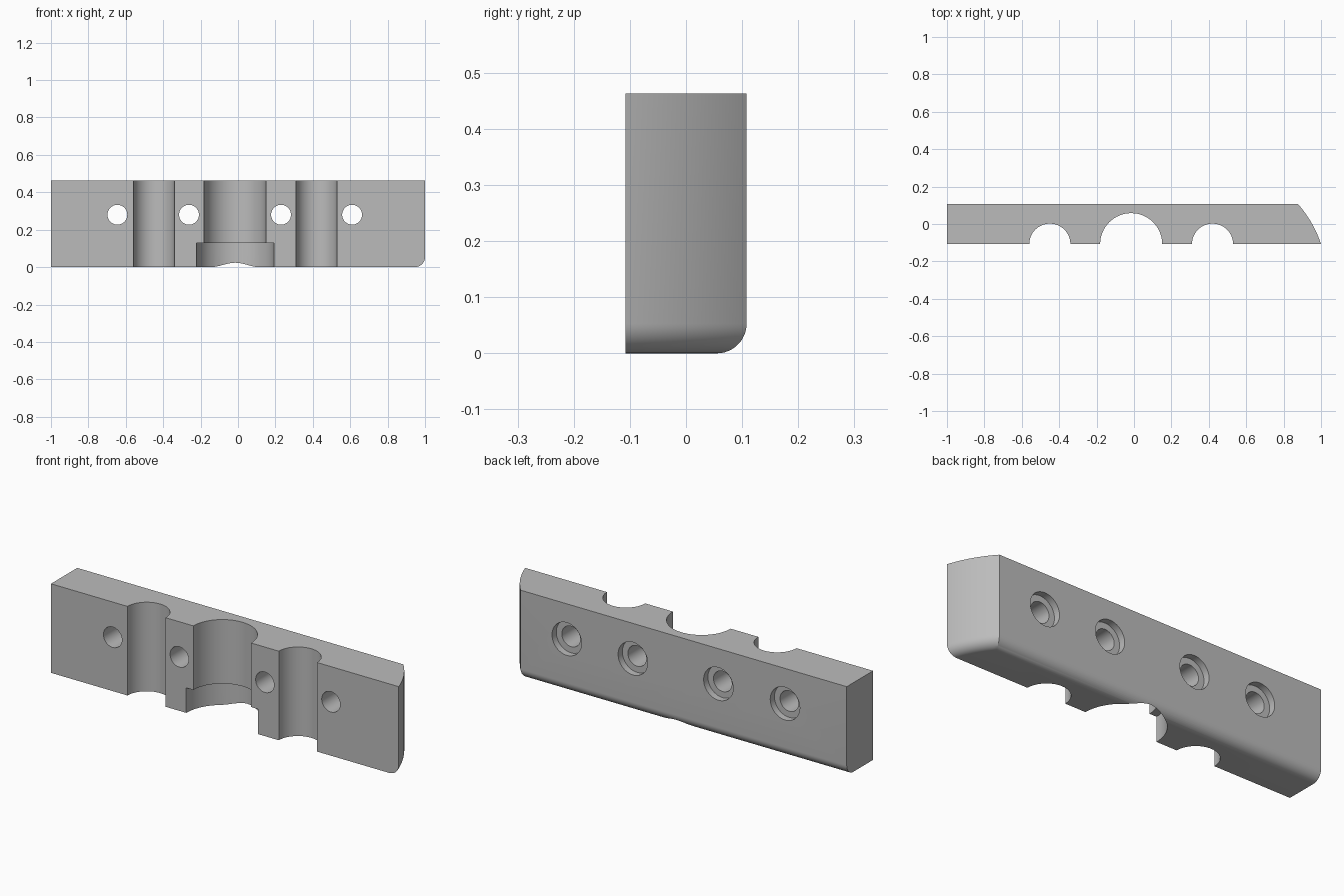
import bpy, bmesh, math

if "Cube" in bpy.data.objects:
    bpy.data.objects.remove(bpy.data.objects["Cube"])

HALF, TOP, FILLET = 0.108, 0.463, 0.053
ARC_X, ARC_Y, ARC_R = 0.425, -0.296, 0.605

grey = bpy.data.materials.new("plain grey")
grey.use_nodes = True
colour = (0.5, 0.5, 0.5, 1)
grey.diffuse_color = colour
grey.node_tree.nodes["Principled BSDF"].inputs["Base Color"].default_value = colour


def outline(inset, steps=14):
    """Bar section: straight back and curved end pulled in by inset."""
    radius, back = ARC_R - inset, HALF - inset
    start = math.asin((-HALF - ARC_Y) / radius)
    end = math.asin((back - ARC_Y) / radius)
    angles = [start + (end - start) * i / steps for i in range(steps + 1)]
    arc = [(ARC_X + radius * math.cos(a), ARC_Y + radius * math.sin(a)) for a in angles]
    return [(-1, -HALF)] + arc + [(-1, back)]


# Bar body, with a rounded lower edge along the back and curved end
bm = bmesh.new()
layers = []
for i in range(13):
    a = math.pi / 2 * i / 12
    layers.append((FILLET * (1 - math.sin(a)), FILLET * (1 - math.cos(a))))
layers.append((0, TOP))
rings = [[bm.verts.new((x, y, z)) for x, y in outline(inset)] for inset, z in layers]
for low, high in zip(rings, rings[1:]):
    for i in range(len(low)):
        j = (i + 1) % len(low)
        bm.faces.new((low[i], low[j], high[j], high[i]))
bm.faces.new(rings[0][::-1])
bm.faces.new(rings[-1])
mesh = bpy.data.meshes.new("clamp_bar")
bm.to_mesh(mesh)
bm.free()
bar = bpy.data.objects.new("clamp_bar", mesh)
bpy.context.collection.objects.link(bar)
mesh.materials.append(grey)


def cut(name, radius, location, length, along_y=False):
    """Subtract a cylinder from the bar."""
    turn = (math.pi / 2, 0, 0) if along_y else (0, 0, 0)
    bpy.ops.mesh.primitive_cylinder_add(vertices=64, radius=radius, depth=length,
                                        location=location, rotation=turn)
    cutter = bpy.context.object
    cutter.name = name
    cutter.data.materials.append(grey)
    bpy.context.view_layer.objects.active = bar
    mod = bar.modifiers.new(name, "BOOLEAN")
    mod.operation, mod.solver, mod.object = "DIFFERENCE", "EXACT", cutter
    bpy.ops.object.modifier_apply(modifier=mod.name)
    bpy.data.objects.remove(cutter)


# Half-round channels in the front face
for name, x, radius in (("left_channel", 0.42, 0.11), ("middle_channel", -0.015, 0.166),
                        ("right_channel", -0.45, 0.11)):
    cut(name, radius, (x, -HALF, 0.25), 1)

# Wider recess at the foot of the middle channel
cut("middle_recess", 0.207, (-0.015, -HALF, 0.03), 0.2)

# Bolt holes, counterbored from the back
for x in (-0.645, -0.262, 0.23, 0.61):
    cut("bolt_hole", 0.053, (x, 0, 0.28), 1, True)
    cut("bolt_counterbore", 0.085, (x, HALF + 0.065, 0.28), 0.2, True)

# Smooth rounded faces, sharp edges kept
bpy.ops.object.select_all(action="DESELECT")
bar.select_set(True)
bpy.context.view_layer.objects.active = bar
bpy.ops.object.shade_smooth_by_angle(angle=math.radians(25))
